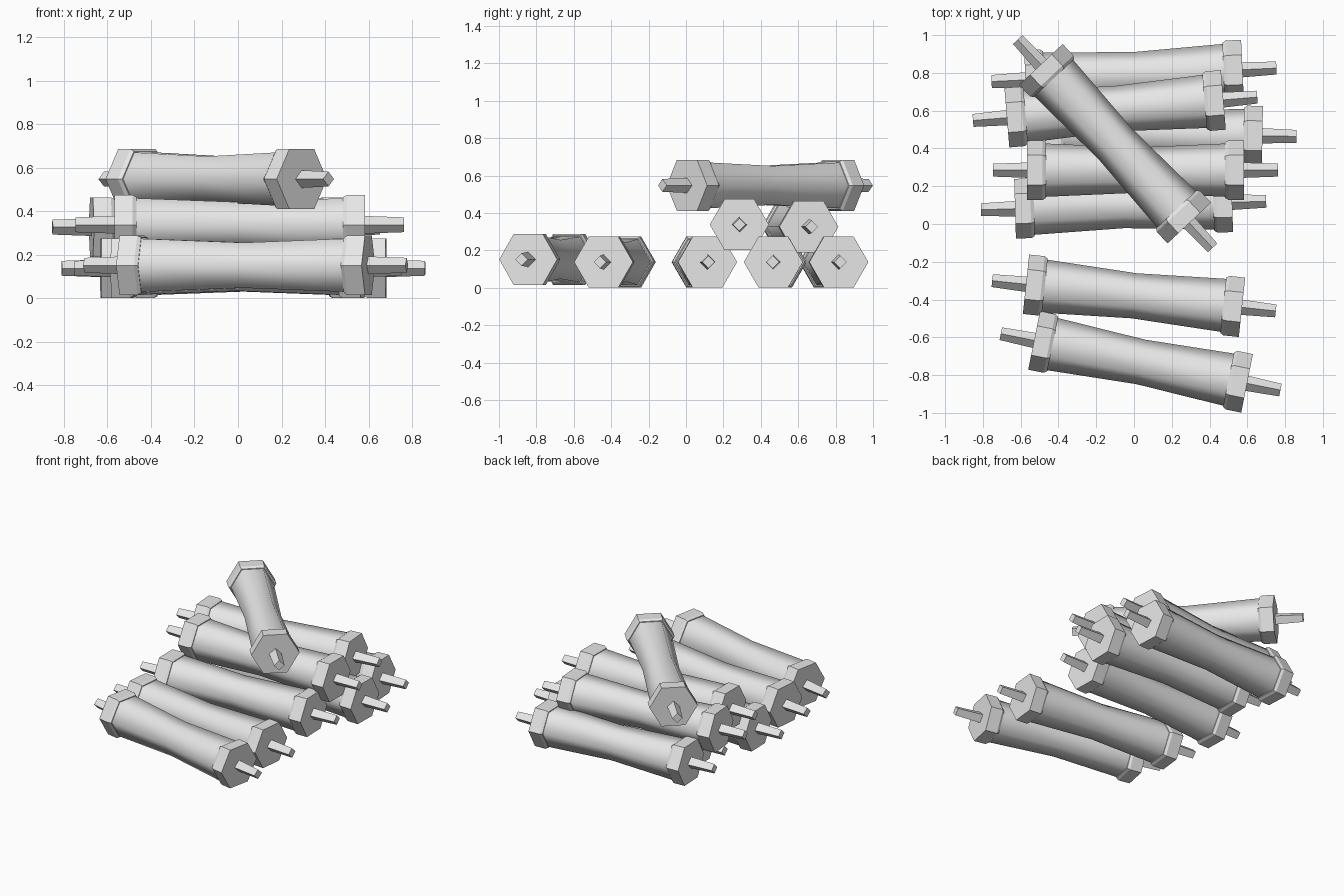
import bpy, bmesh, math

if "Cube" in bpy.data.objects:
    bpy.data.objects.remove(bpy.data.objects["Cube"])

grey = bpy.data.materials.new("plain grey")
grey.use_nodes = True
colour = (0.8, 0.8, 0.8, 1)
grey.diffuse_color = colour
grey.node_tree.nodes["Principled BSDF"].inputs["Base Color"].default_value = colour


def lathe(bm, sides, profile, smooth_rings=()):
    """Loft a capped prism along x through (x, radius) rings."""
    rings = []
    for x, r in profile:
        angles = [math.tau * i / sides for i in range(sides)]
        rings.append([bm.verts.new((x, r * math.cos(a), r * math.sin(a))) for a in angles])
    for k in range(len(rings) - 1):
        a, b = rings[k], rings[k + 1]
        for i in range(sides):
            j = (i + 1) % sides
            face = bm.faces.new((a[i], a[j], b[j], b[i]))
            face.smooth = k in smooth_rings
    bm.faces.new(rings[0])
    bm.faces.new(rings[-1])


# One roller: waisted body, collars with a small lip, and end pegs
bm = bmesh.new()
lathe(bm, 6, [(-0.5, 0.142), (0, 0.12), (0.5, 0.142)], (0, 1))
for side in (-1, 1):
    lathe(bm, 6, [(side * 0.475, 0.147), (side * 0.492, 0.158), (side * 0.575, 0.158)])
    lathe(bm, 4, [(side * 0.56, 0.041), (side * 0.755, 0.034)])
bmesh.ops.recalc_face_normals(bm, faces=bm.faces)
mesh = bpy.data.meshes.new("roller")
bm.to_mesh(mesh)
bm.free()
mesh.materials.append(grey)

# The pile: name, centre, turn about z in degrees
pile = [
    ("front_loose_roller", (0.035, -0.73, 0.152), -11.4),
    ("second_loose_roller", (0, -0.38, 0.138), -6.1),
    ("lower_front_roller", (-0.055, 0.098, 0.138), 1.7),
    ("lower_middle_roller", (0.105, 0.477, 0.138), -1),
    ("lower_back_roller", (0, 0.79, 0.138), 2.7),
    ("upper_front_roller", (0.008, 0.285, 0.338), 0),
    ("upper_back_roller", (-0.1, 0.61, 0.327), 4.7),
    ("top_cross_roller", (-0.1, 0.425, 0.548), -46.9),
]
for name, centre, turn in pile:
    roller = bpy.data.objects.new(name, mesh)
    roller.location = centre
    roller.rotation_euler.z = math.radians(turn)
    bpy.context.collection.objects.link(roller)
